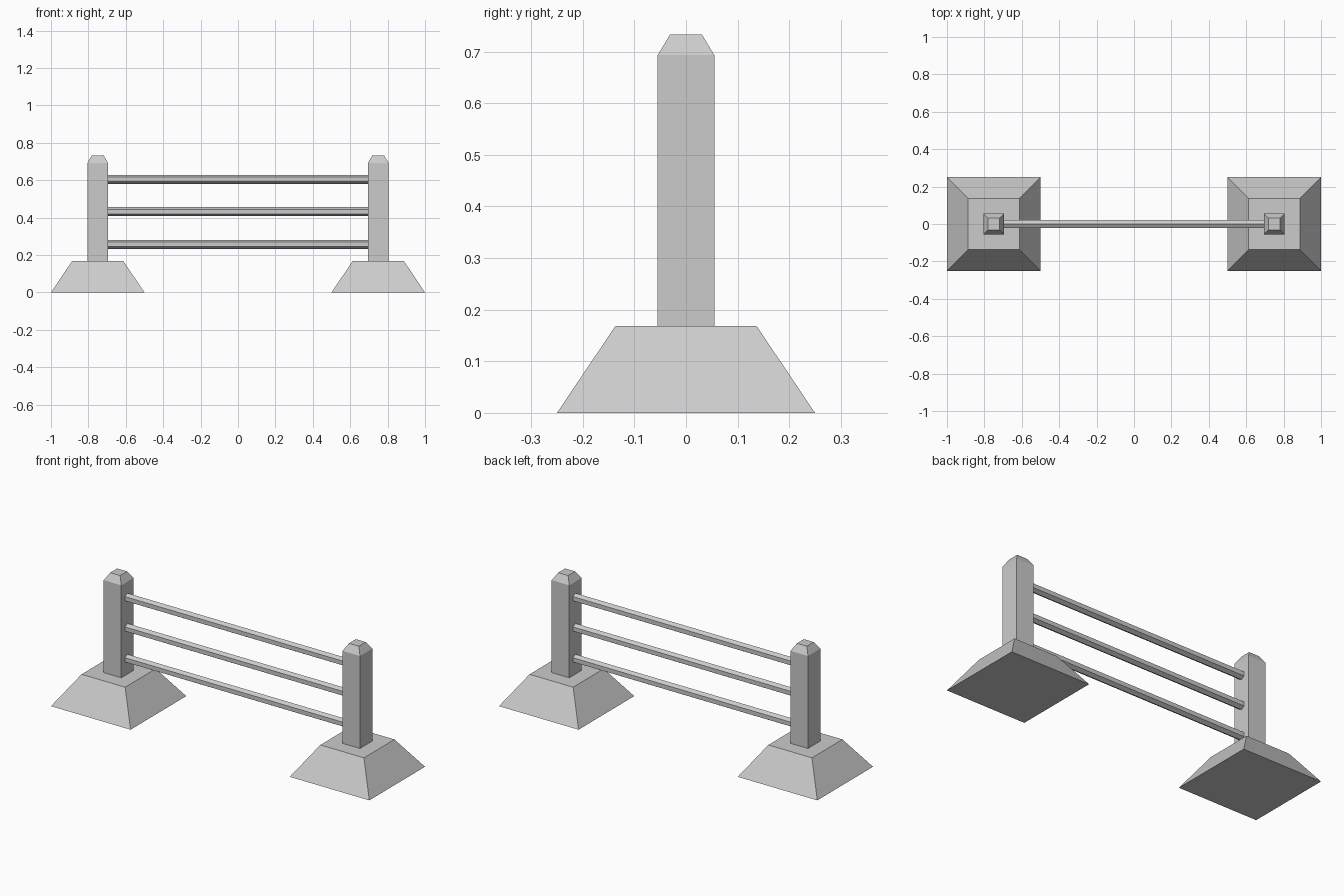
import bpy, bmesh, math

if "Cube" in bpy.data.objects:
    bpy.data.objects.remove(bpy.data.objects["Cube"])


def lofted_square(name, x, sections):
    """Stack of square sections (half width, z) joined into a closed solid."""
    bm = bmesh.new()
    rings = [[bm.verts.new((x + sx * h, sy * h, z))
              for sx, sy in ((-1, -1), (1, -1), (1, 1), (-1, 1))]
             for h, z in sections]
    bm.faces.new(rings[0][::-1])
    bm.faces.new(rings[-1])
    for low, high in zip(rings, rings[1:]):
        for i in range(4):
            j = (i + 1) % 4
            bm.faces.new((low[i], low[j], high[j], high[i]))
    mesh = bpy.data.meshes.new(name)
    bm.to_mesh(mesh)
    bm.free()
    obj = bpy.data.objects.new(name, mesh)
    bpy.context.collection.objects.link(obj)


# Tapered feet and posts with chamfered tops
for side, x in (("left", -0.75), ("right", 0.75)):
    lofted_square(f"{side}_foot", x, [(0.25, 0), (0.137, 0.168)])
    lofted_square(f"{side}_post", x, [(0.055, 0.168), (0.055, 0.693), (0.031, 0.733)])

# Hexagonal rails, an edge pointing up
for name, z in (("lower_rail", 0.257), ("middle_rail", 0.432), ("upper_rail", 0.604)):
    bpy.ops.mesh.primitive_cylinder_add(vertices=6, radius=0.024, depth=1.40,
                                        location=(0, 0, z))
    rail = bpy.context.object
    rail.name = name
    rail.rotation_euler = (math.radians(90), 0, math.radians(90))
